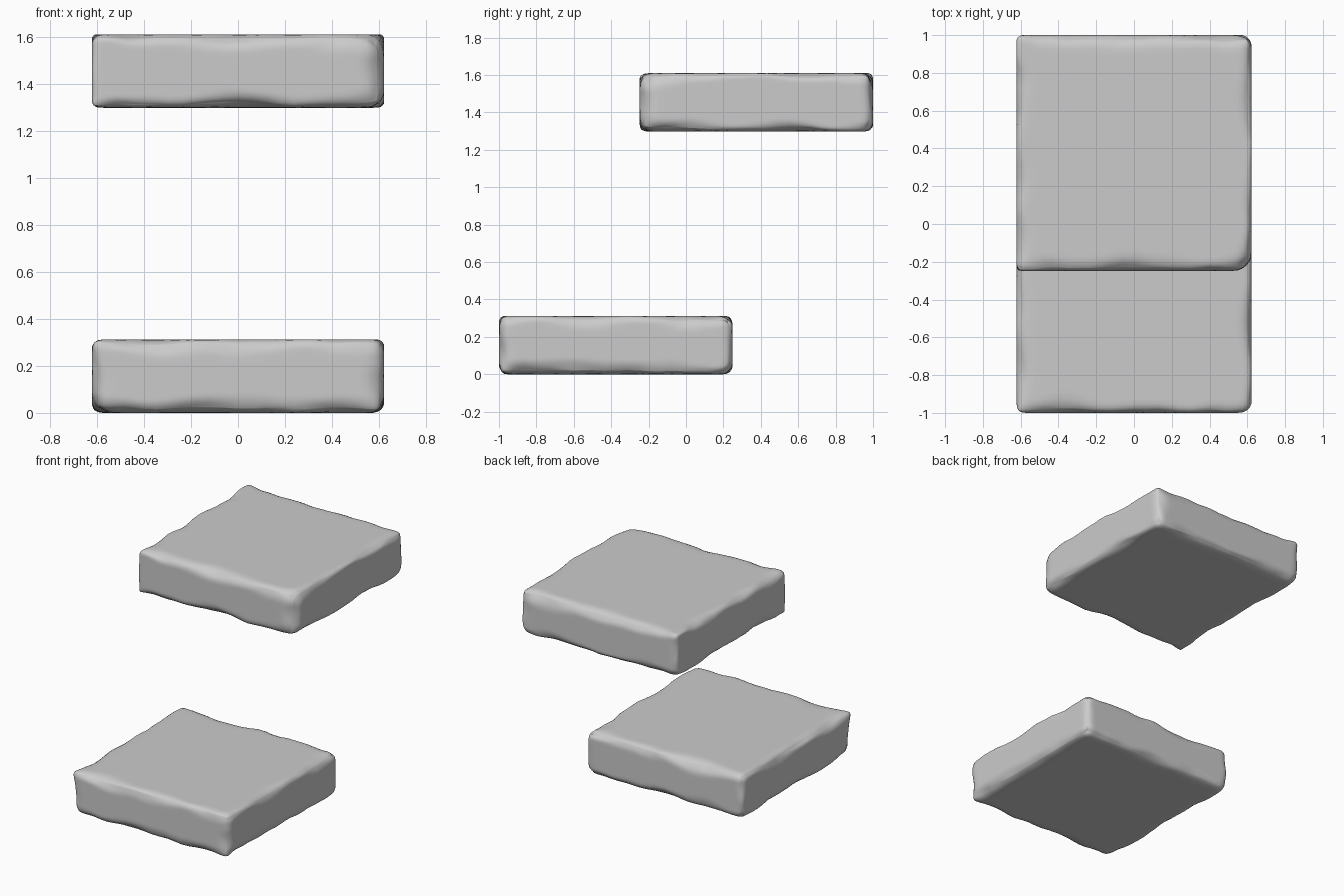
import bpy, bmesh, math
from mathutils import Vector, noise

if "Cube" in bpy.data.objects:
    bpy.data.objects.remove(bpy.data.objects["Cube"])

HALF = Vector((0.622, 0.624, 0.156))  # half size of one slab


def worn_slab(name, centre, seed):
    """Stone slab with flat faces and unevenly worn, rounded edges."""
    bm = bmesh.new()
    bmesh.ops.create_cube(bm, size=2)
    bmesh.ops.subdivide_edges(bm, edges=bm.edges[:], cuts=31, use_grid_fill=True)
    offset = Vector((seed * 7.3, seed * 3.1, seed * 5.7))
    for v in bm.verts:
        # pack the grid lines towards the edges, then scale to the slab
        p = Vector([math.sin(c * math.pi / 2) * h for c, h in zip(v.co, HALF)])
        wear = noise.noise(p * 3.2 + offset) + 0.4 * noise.noise(p * 8 + offset)
        r = min(0.11, max(0.02, 0.062 + 0.06 * wear))
        # round over whatever lies outside the inner box
        q = Vector([max(-h + r, min(h - r, c)) for c, h in zip(p, HALF)])
        d = p - q
        if d.length > r:
            p = q + d.normalized() * r
        v.co = p
    mesh = bpy.data.meshes.new(name)
    bm.to_mesh(mesh)
    bm.free()
    for f in mesh.polygons:
        f.use_smooth = True
    obj = bpy.data.objects.new(name, mesh)
    obj.location = centre
    bpy.context.collection.objects.link(obj)
    return obj


# lower slab at the front, upper slab floating behind it
worn_slab("lower_stone_slab", (0, -0.376, 0.156), 1)
worn_slab("upper_stone_slab", (0, 0.376, 1.454), 2)
